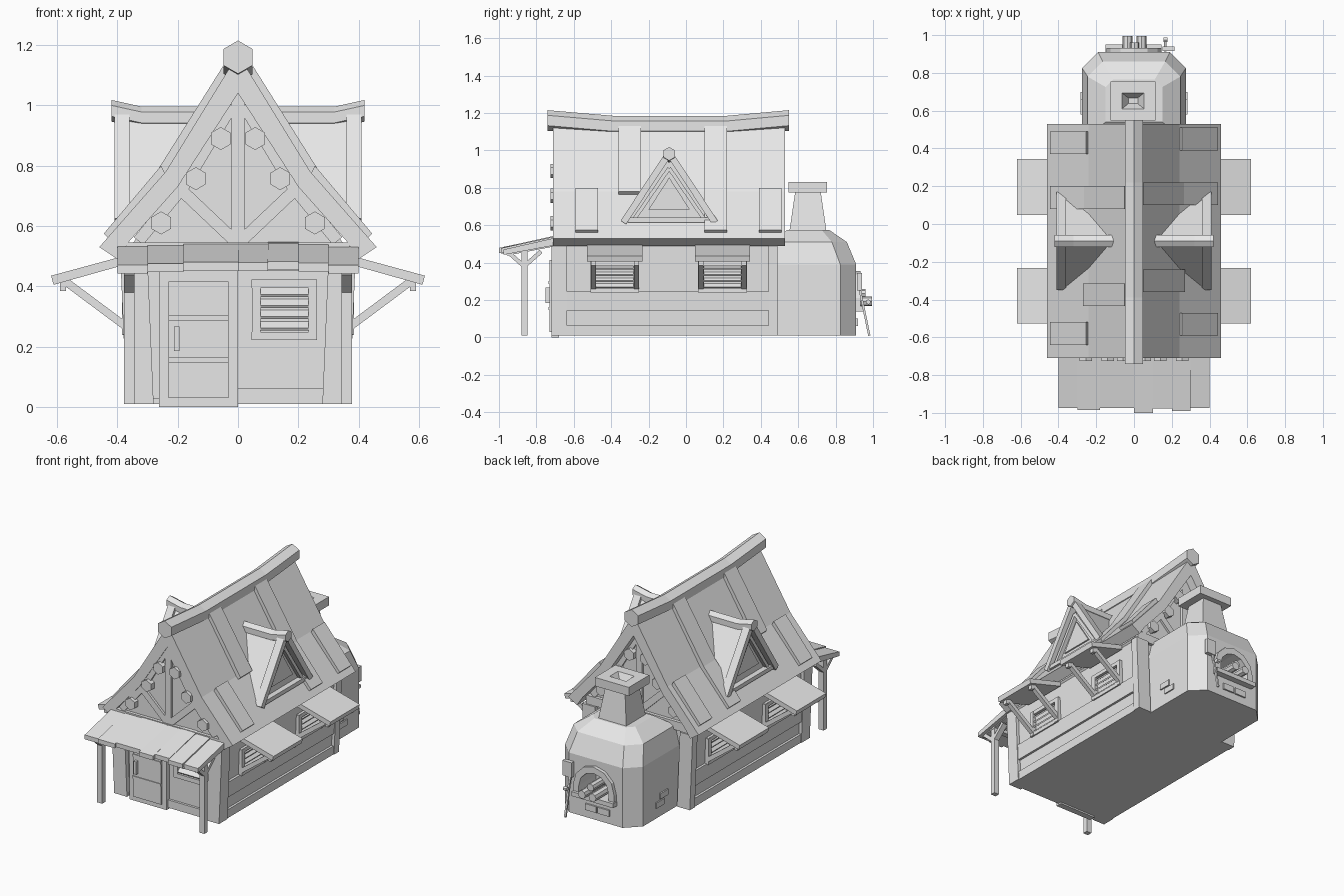
import bpy, bmesh, math
from mathutils import Vector

if "Cube" in bpy.data.objects:
    bpy.data.objects.remove(bpy.data.objects["Cube"], do_unlink=True)

GREY = (0.8, 0.8, 0.8, 1)
mat = bpy.data.materials.new("plain_grey")
mat.use_nodes = True
mat.diffuse_color = GREY
mat.node_tree.nodes["Principled BSDF"].inputs["Base Color"].default_value = GREY


def loft(name, rings):
    """Skin a closed solid through rings of equal point count."""
    bm = bmesh.new()
    loops = [[bm.verts.new(p) for p in ring] for ring in rings]
    n = len(loops[0])
    for a, b in zip(loops, loops[1:]):
        for i in range(n):
            j = (i + 1) % n
            bm.faces.new((a[i], a[j], b[j], b[i]))
    bm.faces.new(loops[0])
    bm.faces.new(loops[-1])
    bmesh.ops.recalc_face_normals(bm, faces=bm.faces)
    mesh = bpy.data.meshes.new(name)
    bm.to_mesh(mesh)
    bm.free()
    mesh.materials.append(mat)
    ob = bpy.data.objects.new(name, mesh)
    bpy.context.collection.objects.link(ob)
    return ob


def prism(name, pts, axis, lo, hi):
    """Extrude a 2D profile along an axis."""
    put = {"x": lambda p, t: (t, p[0], p[1]),
           "y": lambda p, t: (p[0], t, p[1]),
           "z": lambda p, t: (p[0], p[1], t)}[axis]
    return loft(name, [[put(p, t) for p in pts] for t in (lo, hi)])


def box(name, x0, x1, y0, y1, z0, z1):
    return prism(name, [(x0, y0), (x1, y0), (x1, y1), (x0, y1)], "z", z0, z1)


def bar(name, p, q, w, axis, lo, hi):
    """Straight timber of width w from p to q in a plane."""
    p, q = Vector(p), Vector(q)
    d = (q - p).normalized() * w / 2
    n = Vector((-d.y, d.x))
    return prism(name, [p + n, q + n, q - n, p - n], axis, lo, hi)


def ngon(cx, cz, r, n=6):
    return [(cx + r * math.sin(math.tau * i / n), cz + r * math.cos(math.tau * i / n)) for i in range(n)]


def flip(pts, s):
    return [(s * x, z) for x, z in pts]


def both(pts):
    """Close a half profile by mirroring it across zero."""
    return pts + [(-x, z) for x, z in reversed(pts) if x != 0]


# House core with gables
prism("house_walls", both([(0, 1.06), (.22, .72), (.38, .5), (.37, .49), (.35, .01)]), "y", -.69, .46)
box("floor", -.36, .36, -.70, .48, .01, .03)

# Main roof
outer = [(0, 1.17), (.24, .78), (.46, .53)]
inner = [(.40, .49), (.36, .55), (.2, .73), (0, 1.04)]
for s, side in ((1, "left"), (-1, "right")):
    prism(side + "_roof", flip(outer + inner, s), "y", -.71, .53)
    upper = [(.04, 1.09), (.25, .76), (.27, .78), (.05, 1.13)]
    lower = [(.24, .77), (.43, .56), (.445, .575), (.255, .80)]
    uppers = (-.30, .16) if s > 0 else (-.375, .14)
    for y in uppers:
        prism(side + "_upper_roof_plank", flip(upper, s), "y", y - .06, y + .06)
    lowers = (-.53, .16, .45) if s > 0 else (-.58, .14, .43)
    for y in lowers:
        prism(side + "_lower_roof_plank", flip(lower, s), "y", y - .06, y + .06)
loft("ridge_beam", [[(x, y, z) for x, z in ngon(0, c, .055)]
                    for y, c in ((-.74, 1.16), (-.39, 1.13), (.22, 1.13), (.55, 1.16))])

# Gable timbers on front and back
for y, end in ((-.69, "front"), (.46, "back")):
    lo, hi = y - .015, y + .015
    box(end + "_gable_post", -.022, .022, lo, hi, .5, 1.04)
    box(end + "_tie_beam", -.37, .37, lo - .005, hi + .005, .49, .545)
    for s in (1, -1):
        bar(end + "_gable_brace", (s * .01, .55), (s * .2, .73), .04, "y", lo, hi)
        bar(end + "_gable_rafter", (s * .02, 1.0), (s * .20, .70), .04, "y", lo, hi)
        bar(end + "_lower_rafter", (s * .19, .72), (s * .33, .55), .04, "y", lo, hi)
        for x, z in ((.057, .89), (.14, .757), (.255, .61)):
            prism(end + "_gable_peg", ngon(s * x, z, .038), "y", y - .035, y + .035)

# Corner posts, rails and side details
for s, side in ((1, "left"), (-1, "right")):
    post = flip([(.28, .01), (.37, .01), (.39, .49), (.30, .49)], s)
    prism(side + "_front_corner_post", post, "y", -.72, -.635)
    prism(side + "_back_corner_post", post, "y", .44, .49)
    prism(side + "_sill_rail", flip([(.3, .01), (.365, .01), (.367, .065), (.3, .065)], s), "y", -.65, .46)
    prism(side + "_middle_rail", flip([(.3, .145), (.37, .145), (.375, .245), (.3, .245)], s), "y", -.65, .46)
    for c in (-.38, .195):
        # Shuttered window
        for z in (.25, .395):
            box(side + "_window_rail", s * .35, s * .383, c - .125, c + .125, z - .012, z + .012)
        for d in (-1, 1):
            box(side + "_window_jamb", s * .35, s * .385, c + d * .115 - .015, c + d * .115 + .015, .24, .405)
            bar(side + "_awning_bracket", (s * .37, .265), (s * .585, .425), .026, "y",
                c + d * .115 - .014, c + d * .115 + .014)
            box(side + "_awning_foot", s * .57, s * .59, c + d * .115 - .014, c + d * .115 + .014, .385, .43)
        for i in range(4):
            z = .275 + i * .033
            prism(side + "_shutter_slat", flip([(.35, z + .01), (.375, z - .012), (.38, z - .004), (.355, z + .018)], s),
                  "y", c - .1, c + .1)
        prism(side + "_awning", flip([(.38, .5), (.62, .435), (.612, .405), (.38, .47)], s), "y", c - .148, c + .148)

# Dormers
mid = -.09
for s, side in ((1, "left"), (-1, "right")):
    slope = [(mid, .98), (mid + .255, .625), (mid + .225, .61), (mid, .92), (mid - .225, .61), (mid - .255, .625)]
    prism(side + "_dormer_roof", slope, "x", s * .1, s * .37)
    prism(side + "_dormer_wall", [(mid, .95), (mid + .23, .62), (mid - .23, .62)], "x", s * .12, s * .365)
    prism(side + "_dormer_pane", [(mid, .855), (mid + .11, .685), (mid - .11, .685)], "x", s * .36, s * .375)
    box(side + "_dormer_sill", s * .36, s * .40, mid - .22, mid + .22, .615, .64)
    for d in (-1, 1):
        bar(side + "_dormer_barge", (mid + d * .01, .97), (mid + d * .245, .615), .035, "x", s * .36, s * .41)
        bar(side + "_dormer_inner_frame", (mid, .905), (mid + d * .185, .635), .02, "x", s * .36, s * .39)
    loft(side + "_dormer_ridge", [[(s * x, y, z) for y, z in ngon(mid, c, .036)]
                                  for x, c in ((.1, .96), (.32, .96), (.42, .982))])

# Front door
box("door_frame", -.262, 0, -.72, -.68, .0, .47)
box("door_leaf", -.23, -.032, -.73, -.70, .03, .415)
for z in (.155, .295):
    box("door_strap", -.23, -.032, -.735, -.72, z - .008, z + .008)
box("door_handle", -.212, -.194, -.75, -.72, .185, .267)

# Front window
box("front_sill_rail", 0, .3, -.705, -.68, .01, .06)
for z in (.235, .408):
    box("front_window_rail", .045, .262, -.715, -.68, z - .014, z + .014)
for x in (.06, .248):
    box("front_window_jamb", x - .014, x + .014, -.715, -.68, .222, .422)
for i in range(4):
    z = .265 + i * .037
    prism("front_shutter_slat", [(-.68, z + .015), (-.71, z - .011), (-.715, z - .003), (-.685, z + .023)],
          "x", .072, .236)

# Porch roof in boards, with posts and braces
for x0, x1, end, dz in ((-.4, -.3, -.975, -.004), (-.3, -.18, -.985, 0), (-.18, 0, -.975, .005),
                        (0, .1, -1.0, .004), (.1, .2, -.978, .007), (.2, .3, -.99, .002), (.3, .4, -.975, -.005)):
    prism("porch_roof_board", [(-.69, .54 + dz), (end, .475 + dz), (end, .447 + dz), (-.69, .50 + dz)], "x", x0, x1)
box("porch_cross_beam", -.38, .38, -.885, -.85, .452, .475)
for s in (1, -1):
    a, b = s * .343, s * .378
    box("porch_post", a, b, -.88, -.848, .01, .475)
    bar("porch_rafter", (-.96, .45), (-.70, .50), .025, "x", a, b)
    for e in (-.955, -.775):
        bar("porch_brace", (-.865, .38), (e, .46), .022, "x", a, b)


# Oven behind the house
def oven_ring(z, hx, y0, y1, c):
    return [(x, y, z) for x, y in ((-hx, y0), (hx, y0), (hx, y1 - c), (hx - c, y1), (c - hx, y1), (-hx, y1 - c))]


def square(z, hx, hy):
    return [(x * hx - .005, .652 + y * hy, z) for x, y in ((-1, -1), (1, -1), (1, 1), (-1, 1))]


oven = loft("oven_body", [oven_ring(.01, .275, .44, .91, .085), oven_ring(.39, .275, .44, .91, .085),
                          oven_ring(.51, .245, .46, .86, .08), oven_ring(.575, .15, .54, .765, .04)])
loft("chimney_neck", [square(.56, .1, .1), square(.78, .068, .068)])
loft("chimney_cap", [square(.775, .12, .103), square(.83, .12, .103), square(.83, .058, .042), square(.78, .025, .015)])

# Oven mouth, cut into the back
CZ, RI, RO, STEPS = .21, .105, .145, 6
arc = [(math.cos(math.pi * i / STEPS), math.sin(math.pi * i / STEPS)) for i in range(STEPS + 1)]
cutter = prism("mouth_cutter", [(RI * c, CZ + RI * s) for c, s in arc] + [(-RI, .165), (RI, .165)], "y", .76, 1)
cutter.hide_render = True
mod = oven.modifiers.new("mouth", "BOOLEAN")
mod.operation, mod.object, mod.solver = "DIFFERENCE", cutter, "EXACT"
bpy.context.view_layer.objects.active = oven
bpy.ops.object.modifier_apply(modifier=mod.name)
bpy.data.objects.remove(cutter, do_unlink=True)
for (c0, s0), (c1, s1) in zip(arc, arc[1:]):
    prism("mouth_arch_stone", [(RI * c0, CZ + RI * s0), (RO * c0, CZ + RO * s0),
                               (RO * c1, CZ + RO * s1), (RI * c1, CZ + RI * s1)], "y", .90, .932)
for s in (1, -1):
    box("mouth_side_stone", s * RI, s * RO, .90, .932, .165, CZ)
box("mouth_shelf", -.15, .145, .90, .95, .14, .168)
for x in (-.035, .04):
    prism("fire_log", ngon(x, .193, .026, 8), "y", .79, .995)
prism("top_fire_log", ngon(.003, .235, .024, 8), "y", .79, .96)

# Loose bricks and tools
for x in (-.06, .03):
    box("back_brick", x - .04, x + .04, .90, .92, .06, .10)
for s in (1, -1):
    for y, z in ((.62, .14), (.66, .095)):
        box("side_brick", s * .26, s * .283, y - .04, y + .04, z - .018, z + .018)
bar("poker", (.92, .3), (.98, .01), .012, "x", .16, .172)
prism("poker_knob", ngon(.975, .19, .014), "x", .155, .178)
box("oven_glove", .15, .215, .915, .94, .25, .345)
